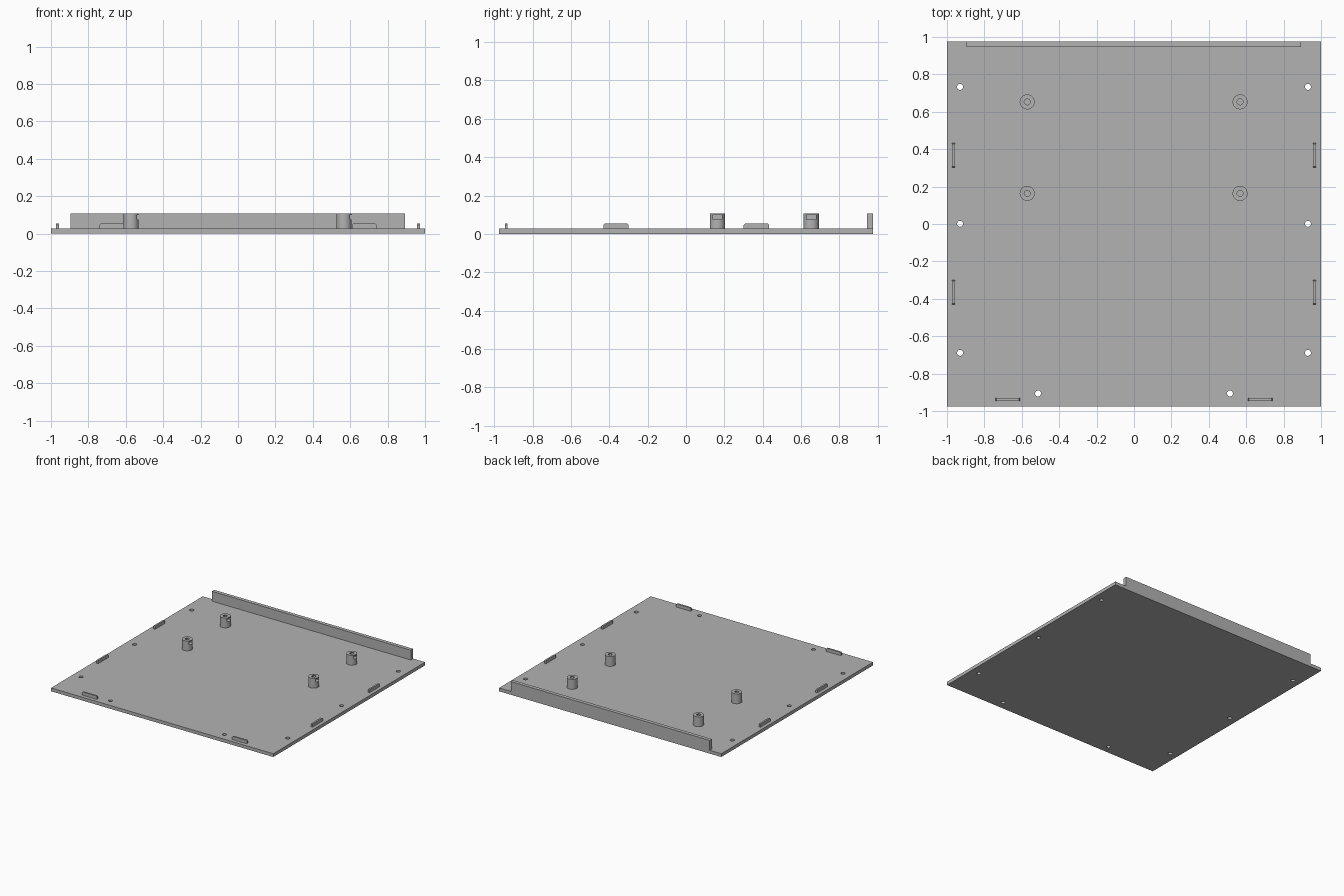
import bpy, bmesh
from mathutils import Matrix, Vector

if "Cube" in bpy.data.objects:
    bpy.data.objects.remove(bpy.data.objects["Cube"])

grey = bpy.data.materials.new("plain_grey")
grey.diffuse_color = (0.45, 0.45, 0.45, 1)
grey.use_nodes = True
grey.node_tree.nodes["Principled BSDF"].inputs["Base Color"].default_value = grey.diffuse_color

PLATE_TOP, WALL_TOP, TAB_TOP = 0.027, 0.107, 0.053
HALF_Y = 0.975


def add_box(bm, lo, hi):
    lo, hi = Vector(lo), Vector(hi)
    mat = Matrix.Translation((lo + hi) / 2) @ Matrix.Diagonal((*(hi - lo), 1))
    bmesh.ops.create_cube(bm, size=1, matrix=mat)


def add_cylinder(bm, x, y, z0, z1, r, sides=32):
    bmesh.ops.create_cone(bm, cap_ends=True, segments=sides, radius1=r, radius2=r,
                          depth=z1 - z0, matrix=Matrix.Translation((x, y, (z0 + z1) / 2)))


def finish(bm, name):
    mesh = bpy.data.meshes.new(name)
    bm.to_mesh(mesh)
    bm.free()
    obj = bpy.data.objects.new(name, mesh)
    bpy.context.collection.objects.link(obj)
    mesh.materials.append(grey)
    return obj


def activate(obj):
    bpy.ops.object.select_all(action='DESELECT')
    obj.select_set(True)
    bpy.context.view_layer.objects.active = obj


def cut(obj, cutter):
    mod = obj.modifiers.new("cut", 'BOOLEAN')
    mod.operation, mod.solver, mod.object = 'DIFFERENCE', 'EXACT', cutter
    activate(obj)
    bpy.ops.object.modifier_apply(modifier=mod.name)
    bpy.data.objects.remove(cutter)


def smooth(obj):
    activate(obj)
    bpy.ops.object.shade_smooth_by_angle(angle=0.6)


# Base plate with through holes along the sides and front
bm = bmesh.new()
add_box(bm, (-1, -HALF_Y, 0), (1, HALF_Y, PLATE_TOP))
plate = finish(bm, "base_plate")
bm = bmesh.new()
for s in (-1, 1):
    for x, y in ((0.93, 0.733), (0.93, 0.001), (0.93, -0.689), (0.513, -0.906)):
        add_cylinder(bm, s * x, y, -0.05, 0.08, 0.016)
cut(plate, finish(bm, "plate_hole_cutter"))
smooth(plate)

# Rear wall
bm = bmesh.new()
add_box(bm, (-0.896, 0.945, PLATE_TOP), (0.894, HALF_Y, WALL_TOP))
finish(bm, "rear_wall")

# Standoffs with a blind screw hole and a nut slot open to +x
for x in (-0.571, 0.567):
    for y in (0.164, 0.653):
        bm = bmesh.new()
        add_cylinder(bm, x, y, PLATE_TOP, WALL_TOP, 0.04, 48)
        standoff = finish(bm, "standoff")
        bm = bmesh.new()
        add_cylinder(bm, x, y, PLATE_TOP + 0.005, 0.15, 0.016)
        cut(standoff, finish(bm, "screw_hole_cutter"))
        bm = bmesh.new()
        add_box(bm, (x - 0.024, y - 0.024, 0.075), (x + 0.06, y + 0.024, 0.1))
        cut(standoff, finish(bm, "nut_slot_cutter"))
        smooth(standoff)


# Locating tabs with chamfered upper corners
def tab(name, x, y, along_x):
    h, t, c = 0.066, 0.007, 0.006
    profile = [(-h, PLATE_TOP), (h, PLATE_TOP), (h, TAB_TOP - c),
               (h - c, TAB_TOP), (c - h, TAB_TOP), (-h, TAB_TOP - c)]
    bm = bmesh.new()
    pts = [(x + u, y - t, z) if along_x else (x - t, y + u, z) for u, z in profile]
    face = bm.faces.new([bm.verts.new(p) for p in pts])
    ext = bmesh.ops.extrude_face_region(bm, geom=[face])
    new = [v for v in ext["geom"] if isinstance(v, bmesh.types.BMVert)]
    bmesh.ops.translate(bm, verts=new, vec=(0, 2 * t, 0) if along_x else (2 * t, 0, 0))
    bmesh.ops.recalc_face_normals(bm, faces=bm.faces)
    finish(bm, name)


for s in (-1, 1):
    tab("front_tab", s * 0.675, -0.938, True)
    for y in (0.367, -0.365):
        tab("side_tab", s * 0.965, y, False)
